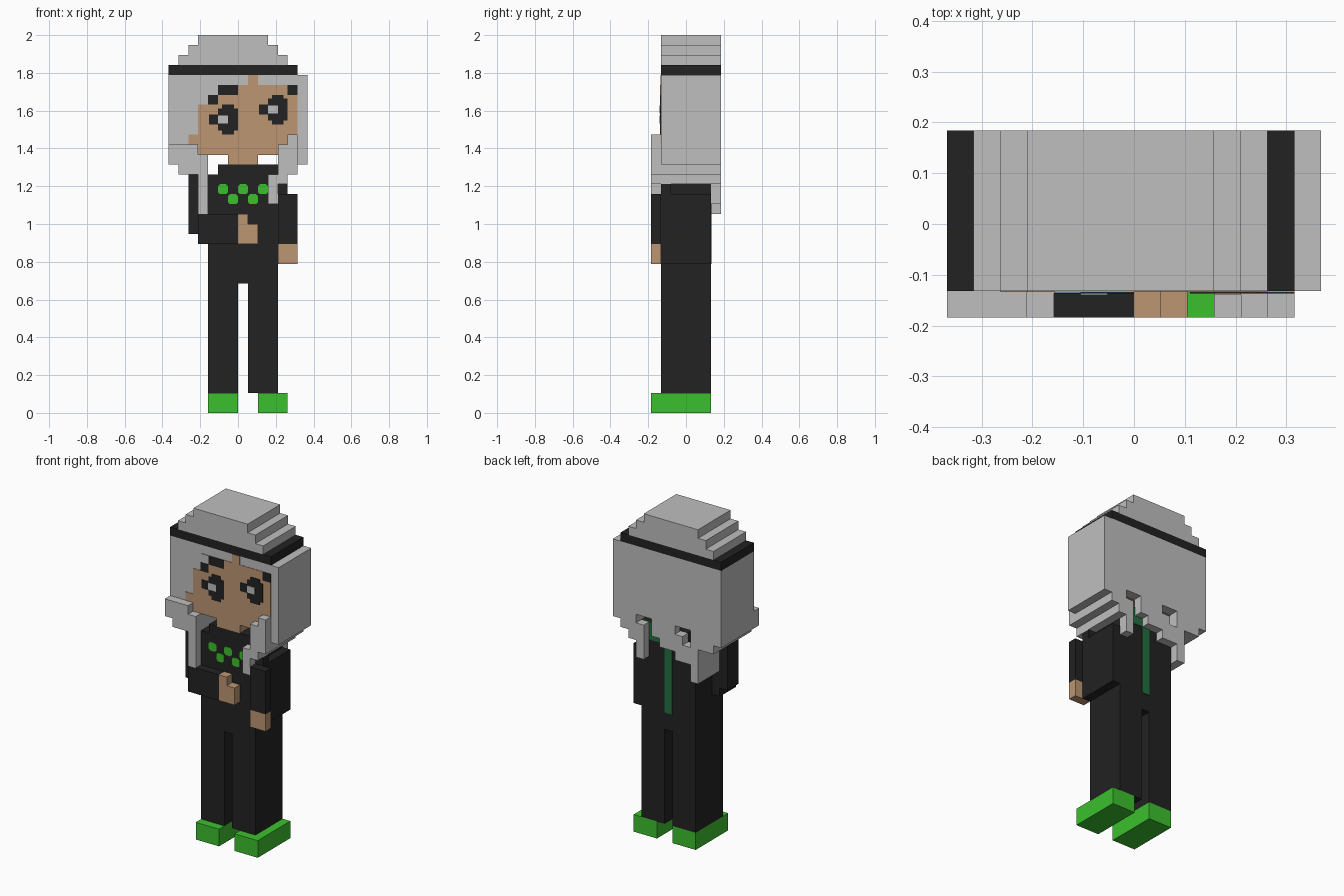
import bpy
import bmesh

cube = bpy.data.objects.get("Cube")
if cube:
    bpy.data.objects.remove(cube, do_unlink=True)

U = 1 / 19  # size of one block


def material(name, r, g, b):
    m = bpy.data.materials.new(name)
    m.use_nodes = True
    m.diffuse_color = (r, g, b, 1)
    m.node_tree.nodes["Principled BSDF"].inputs["Base Color"].default_value = (r, g, b, 1)
    return m


GREY = material("silver_grey", 0.52, 0.52, 0.52)
BLACK = material("soft_black", 0.016, 0.016, 0.016)
SKIN = material("skin_tan", 0.51, 0.305, 0.17)
GREEN = material("bright_green", 0.045, 0.53, 0.026)
DARK = material("deep_green", 0.015, 0.16, 0.05)


def finish(name, bm, mat):
    bmesh.ops.recalc_face_normals(bm, faces=bm.faces)
    mesh = bpy.data.meshes.new(name)
    bm.to_mesh(mesh)
    bm.free()
    mesh.materials.append(mat)
    obj = bpy.data.objects.new(name, mesh)
    bpy.context.collection.objects.link(obj)
    return obj


def blocks(name, mat, *boxes):
    """Boxes given in block units as (x0, x1, y0, y1, z0, z1)."""
    bm = bmesh.new()
    for x0, x1, y0, y1, z0, z1 in boxes:
        verts = bmesh.ops.create_cube(bm, size=1)["verts"]
        for v in verts:
            v.co = (U * (x1 if v.co.x > 0 else x0),
                    U * (y1 if v.co.y > 0 else y0),
                    U * (z1 if v.co.z > 0 else z0))
    return finish(name, bm, mat)


FRONT, BACK = -2.5, 2.5


def front_plates(name, mat, layer, *rects):
    """Thin painted plates on the front, as (x0, x1, z0, z1)."""
    return blocks(name, mat, *[(a, b, FRONT - layer * 0.05, FRONT + 0.05, c, d)
                               for a, b, c, d in rects])


def patches(name, mat, cells, cut=0.2):
    """Single-block chest patches with clipped corners."""
    bm = bmesh.new()
    for x, z in cells:
        a, b = 0, 1
        outline = [(cut, a), (1 - cut, a), (b, cut), (b, 1 - cut),
                   (1 - cut, b), (cut, b), (a, 1 - cut), (a, cut)]
        verts = [bm.verts.new(((x + p) * U, (FRONT + 0.02) * U, (z + q) * U)) for p, q in outline]
        face = bm.faces.new(verts)
        new = bmesh.ops.extrude_face_region(bm, geom=[face])["geom"]
        for v in new:
            if isinstance(v, bmesh.types.BMVert):
                v.co.y -= 0.07 * U
    return finish(name, bm, mat)


# Shoes, legs, torso
for side, leg_x, shoe_x in (("right", -3, -3), ("left", 1, 2)):
    blocks(side + "_shoe", GREEN, (shoe_x, shoe_x + 3, -3.5, BACK, 0, 2))
    blocks(side + "_leg", BLACK, (leg_x, leg_x + 3, FRONT, BACK, 2, 13))
blocks("torso", BLACK, (-3, 4, FRONT, BACK, 13, 24), (-2, 4, FRONT, BACK, 24, 25))
patches("chest_pattern", GREEN, [(-2, 22), (0, 22), (2, 22), (-1, 21), (1, 21)])

# Arms and hands
blocks("right_arm", BLACK, (-5, -4, FRONT, -0.5, 18, 24), (-4, -3, -3.5, -0.5, 17, 20),
       (-3, 0, -3.5, FRONT, 17, 20))
blocks("right_hand", SKIN, (0, 2, -3.5, FRONT, 17, 19), (0, 1, -3.5, FRONT, 19, 20))
blocks("left_arm", BLACK, (4, 6, -3.5, FRONT, 17, 22), (4, 5, FRONT, -1.5, 15, 23),
       (4, 5, -1.5, BACK, 15, 22))
blocks("left_hand", SKIN, (4, 6, -3.5, FRONT, 15, 17))

# Neck, chin and face
blocks("neck", SKIN, (-1, 2, FRONT, 1.5, 25, 26))
blocks("chin", SKIN, (-3, 4, FRONT, 2.4, 25.95, 26.05))
front_plates("face", SKIN, 1, (1, 2, 33, 34), (-3, 6, 31, 33), (-4, 6, 28, 31),
             (-5, 6, 27, 28), (-4, 5, 26, 27))
front_plates("face_hairline", GREY, 1.5, (-3, -2, 32, 33))
front_plates("eyebrows", BLACK, 2, (-2, 0, 32, 33), (-3, -2, 31, 32), (5, 6, 32, 33))
for side, x, z in (("right", -2, 28), ("left", 3, 29)):
    front_plates(side + "_eye", BLACK, 2, (x, x + 2, z + 0.4, z + 2.6),
                 (x + 0.4, x + 1.6, z, z + 3), (x - 0.9, x, z + 1, z + 2))
    front_plates(side + "_eye_glint", GREY, 3, (x, x + 1, z + 1.1, z + 1.9))

# Hair, headband and stepped crown
blocks("hair", GREY, (-7, 7, FRONT, 3.5, 26, 34))
blocks("hair_right_side", GREY, (-7, -6, FRONT, 3.5, 25, 26), (-6, -4, FRONT, 3.5, 24, 26),
       (-4, -3, FRONT, 3.5, 20, 26))
blocks("hair_left_side", GREY, (6, 7, FRONT, 3.5, 25, 26), (5, 6, FRONT, 3.5, 24, 26),
       (4, 5, FRONT, 3.5, 23, 26))
blocks("hair_back_locks", GREY, *[(x, x + 1, BACK, 3.5, low, top) for x, low, top in (
    (-3, 22, 24), (-2, 22, 25), (-1, 23, 26), (0, 23, 26), (1, 24, 26), (3, 21, 25))])
blocks("hair_front_right", GREY, (-7, -4, -3.5, FRONT, 25, 27), (-6, -4, -3.5, FRONT, 24, 25),
       (-4, -3, -3.5, FRONT, 20, 26))
blocks("hair_front_left", GREY, (5, 6, -3.5, FRONT, 24, 28), (4, 5, -3.5, FRONT, 23, 27),
       (3, 4, -3.5, FRONT, 21, 24))
blocks("headband", BLACK, (-7, 6, FRONT, 3.5, 34, 35))
blocks("hair_crown", GREY, *[(-6 + i, 5 - i, FRONT, 3.5, 35 + i, 36 + i) for i in range(3)])

# Ribbon down the back
blocks("back_ribbon", DARK, *[(a, b, BACK - 0.05, BACK + 0.08, c, d) for a, b, c, d in (
    (0, 1, 15, 24), (-2, 4, 24, 25), (1, 3, 23, 24))])
